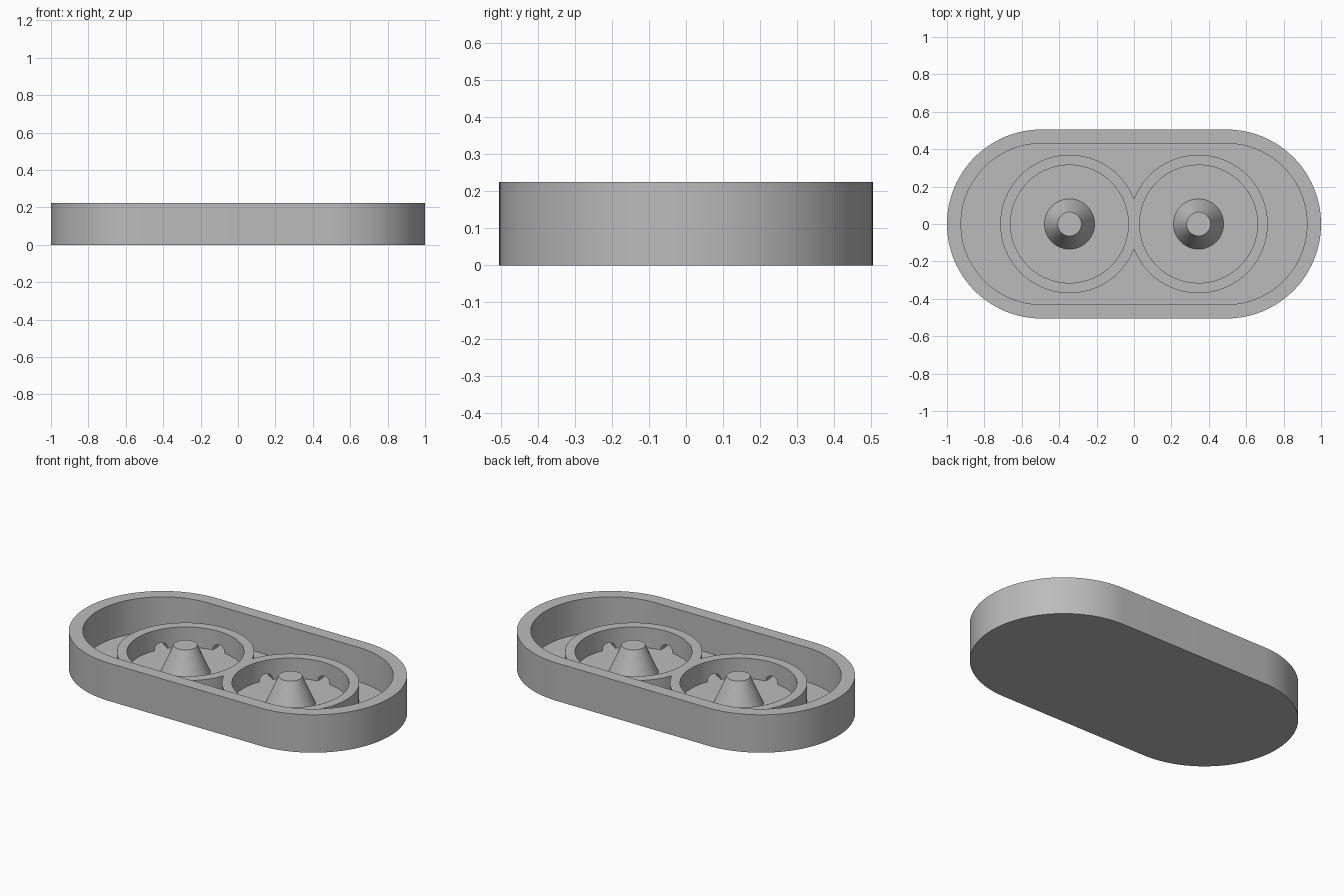
import bpy, bmesh
from math import pi, cos, sin, radians
from mathutils import Matrix

if "Cube" in bpy.data.objects:
    bpy.data.objects.remove(bpy.data.objects["Cube"], do_unlink=True)

HEIGHT, FLOOR, RING_TOP, POST_TOP = 0.225, 0.02, 0.14, 0.18
SPACING = 0.345      # distance of each ring centre from the middle
END = 0.495          # centre of the rounded tray ends
SIDES = 96

grey = bpy.data.materials.new("plain_grey")
grey.use_nodes = True
grey.diffuse_color = (0.5, 0.5, 0.5, 1)
grey.node_tree.nodes["Principled BSDF"].inputs["Base Color"].default_value = (0.5, 0.5, 0.5, 1)


def make_object(name, bm):
    bmesh.ops.recalc_face_normals(bm, faces=bm.faces)
    mesh = bpy.data.meshes.new(name)
    bm.to_mesh(mesh)
    bm.free()
    obj = bpy.data.objects.new(name, mesh)
    bpy.context.collection.objects.link(obj)
    mesh.materials.append(grey)
    return obj


def select_only(obj):
    bpy.ops.object.select_all(action='DESELECT')
    obj.select_set(True)
    bpy.context.view_layer.objects.active = obj


def smooth(obj):
    select_only(obj)
    bpy.ops.object.shade_smooth_by_angle(angle=radians(30))


def cone(name, x, r_low, r_high, z_low, z_high):
    bm = bmesh.new()
    bmesh.ops.create_cone(bm, cap_ends=True, segments=SIDES, radius1=r_low, radius2=r_high,
                          depth=z_high - z_low,
                          matrix=Matrix.Translation((x, 0, (z_low + z_high) / 2)))
    return make_object(name, bm)


def boolean(obj, other, operation):
    other.hide_render = True
    mod = obj.modifiers.new(operation.lower(), 'BOOLEAN')
    mod.operation, mod.solver, mod.object = operation, 'EXACT', other
    select_only(obj)
    bpy.ops.object.modifier_apply(modifier=mod.name)
    bpy.data.objects.remove(other, do_unlink=True)


def stadium(bm, radius, z):
    """Ring of vertices around a rounded-end outline."""
    half = SIDES // 2
    verts = []
    for side in (1, -1):
        for i in range(half + 1):
            a = -pi / 2 + pi * i / half
            verts.append(bm.verts.new((side * (END + radius * cos(a)), side * radius * sin(a), z)))
    return verts


# Tray: outer wall, flat rim, inner wall and floor
bm = bmesh.new()
loops = [stadium(bm, r, z) for r, z in
         ((0.505, 0), (0.505, HEIGHT), (0.43, HEIGHT), (0.43, FLOOR))]
for low, high in zip(loops, loops[1:]):
    for i in range(len(low)):
        j = (i + 1) % len(low)
        bm.faces.new((low[i], low[j], high[j], high[i]))
bm.faces.new(loops[0])
bm.faces.new(loops[-1])
smooth(make_object("tray", bm))

# Joined pair of rings, hollowed out
rings = cone("ring_pair", -SPACING, 0.37, 0.37, FLOOR / 2, RING_TOP)
boolean(rings, cone("second_ring", SPACING, 0.37, 0.37, FLOOR / 2, RING_TOP), 'UNION')
for x in (-SPACING, SPACING):
    boolean(rings, cone("ring_bore", x, 0.315, 0.315, -0.1, 0.3), 'DIFFERENCE')

# Six arched drain openings through the foot of each ring
for x in (-SPACING, SPACING):
    bm = bmesh.new()
    for k in range(6):
        place = (Matrix.Translation((x, 0, FLOOR)) @ Matrix.Rotation(radians(30 + 60 * k), 4, 'Z')
                 @ Matrix.Translation((0.335, 0, 0)) @ Matrix.Rotation(pi / 2, 4, 'Y'))
        bmesh.ops.create_cone(bm, cap_ends=True, segments=32, radius1=0.04, radius2=0.04,
                              depth=0.15, matrix=place)
    boolean(rings, make_object("drain_cutter", bm), 'DIFFERENCE')
smooth(rings)

# Tapered centre posts
for side, x in (("right", -SPACING), ("left", SPACING)):
    smooth(cone(side + "_post", x, 0.135, 0.064, FLOOR - 0.002, POST_TOP))
